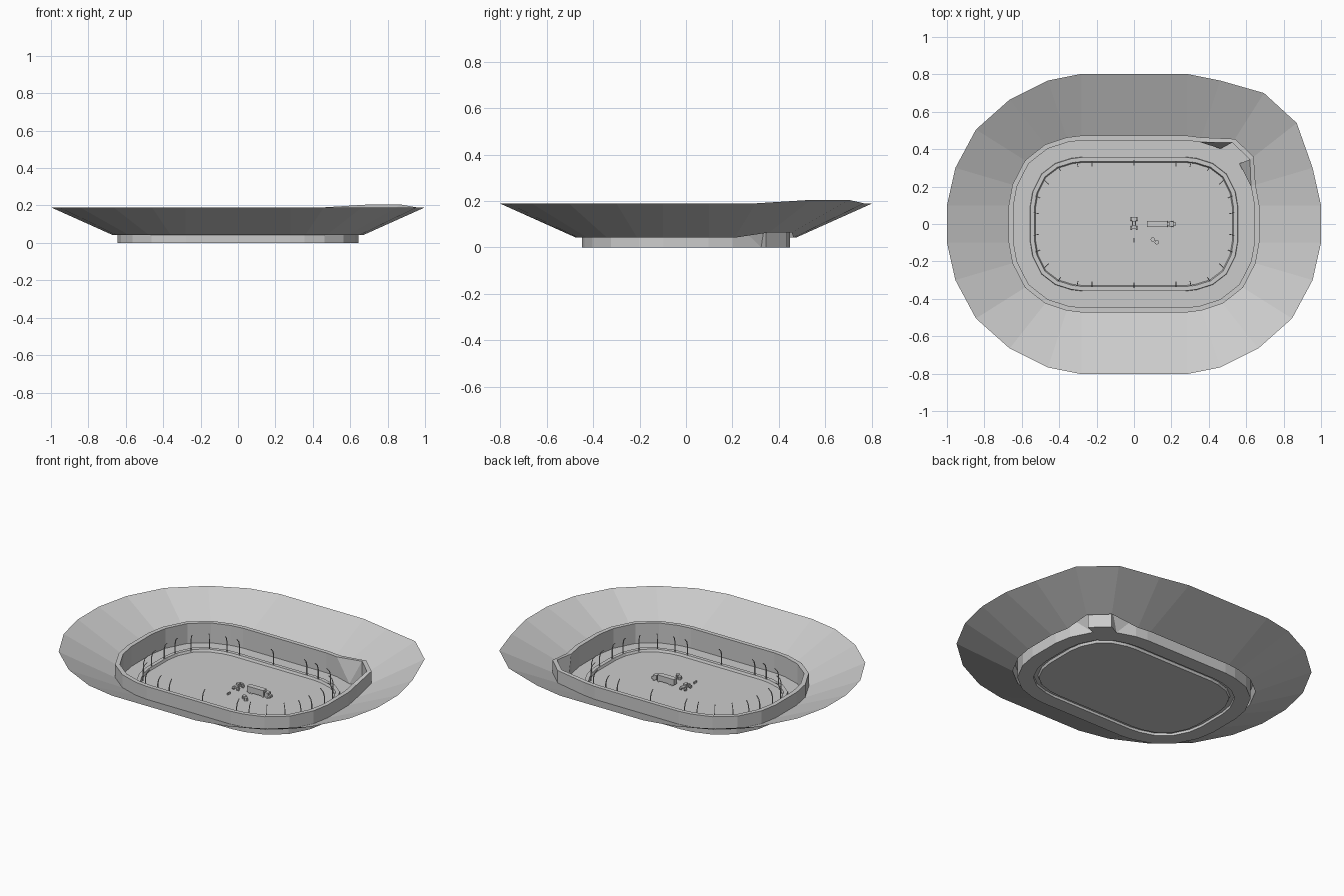
import bpy, bmesh, math
from mathutils import Vector

if "Cube" in bpy.data.objects:
    bpy.data.objects.remove(bpy.data.objects["Cube"])

RIM_Q = [(1, .1), (.955, .30), (.845, .505), (.665, .665), (.46, .767), (.28, .803)]
WALL_Q = [(.67, .1), (.65, .21), (.583, .34), (.475, .425), (.36, .463), (.28, .473)]
POST_Q = [(.535, .06), (.525, .15), (.475, .23), (.405, .305), (.305, .33), (.225, .335)]


def full_ring(q):
    """Mirror one quadrant of points into a closed counter-clockwise loop."""
    r = q[::-1]
    return (q + [(-x, y) for x, y in r] + [(-x, -y) for x, y in q] + [(x, -y) for x, y in r])


def inset(pts, d):
    """Move a loop inwards by d along the mean edge normals."""
    out, n = [], len(pts)
    for i in range(n):
        a, p, b = Vector(pts[i - 1]), Vector(pts[i]), Vector(pts[(i + 1) % n])
        n1, n2 = (p - a).normalized(), (b - p).normalized()
        m = Vector((-n1.y - n2.y, n1.x + n2.x)).normalized()
        out.append(tuple(p + m * d))
    return out


def finish(bm, name):
    bmesh.ops.recalc_face_normals(bm, faces=bm.faces)
    me = bpy.data.meshes.new(name)
    bm.to_mesh(me)
    bm.free()
    ob = bpy.data.objects.new(name, me)
    bpy.context.collection.objects.link(ob)
    return ob


def add_ring(bm, pts, z, moved=None):
    moved = moved or {}
    return [bm.verts.new(moved.get(i, (p[0], p[1], z))) for i, p in enumerate(pts)]


def bridge(bm, a, b, skip=()):
    n = len(a)
    for i in range(n):
        if i not in skip:
            j = (i + 1) % n
            bm.faces.new((a[i], a[j], b[j], b[i]))


wall = full_ring(WALL_Q)
wall_in = inset(wall, .026)

# Seating bowl, boundary wall, entrance notch and floor as one sheet
bm = bmesh.new()
rim = add_ring(bm, full_ring(RIM_Q), .19, {2: (.87, .54, .205), 3: (.695, .70, .205)})
base = add_ring(bm, wall, .042, {2: (.64, .36, .065), 3: (.54, .455, .065)})
cap_out = add_ring(bm, wall, .12, {2: (.64, .36, .14), 3: (.54, .455, .14)})
cap_in = add_ring(bm, wall_in, .12, {2: (.62, .345, .14), 3: (.525, .435, .14)})
foot = add_ring(bm, wall_in, 0)
curb = [add_ring(bm, inset(wall, d), z)
        for d, z in ((.114, 0), (.116, .014), (.138, .014), (.144, 0))]
bridge(bm, rim, base)
bridge(bm, base, cap_out)
bridge(bm, cap_out, cap_in)
bridge(bm, cap_in, foot, skip=(1, 2, 3))
for a, b in zip([foot] + curb, curb):
    bridge(bm, a, b)
bm.faces.new(curb[-1])
n2 = bm.verts.new((.62, .345, 0))
n3 = bm.verts.new((.525, .435, 0))
for f in ((foot[2], n2, n3, foot[3]), (n2, n3, cap_in[3], cap_in[2]),
          (foot[2], n2, cap_in[2]), (foot[3], n3, cap_in[3]),
          (foot[1], foot[2], cap_in[1]), (cap_in[1], foot[2], cap_in[2]),
          (foot[3], foot[4], cap_in[4]), (foot[3], cap_in[4], cap_in[3])):
    bm.faces.new(f)
finish(bm, "arena_bowl")

# Fence posts with tops curving inwards
PROFILE = [(0, .012), (0, .075), (-.007, .1), (-.024, .118)]
bm = bmesh.new()
for x, y in full_ring(POST_Q) + [(0, .34), (0, -.34)]:
    cx = max(-.22, min(.22, x))
    out = Vector((x - cx, y, 0)).normalized()
    side = Vector((-out.y, out.x, 0)) * .002
    rows = []
    for r, z in PROFILE:
        c = Vector((x, y, z)) + out * r
        rows.append([bm.verts.new(c + side * s + out * t * .0025)
                     for s, t in ((-1, -1), (1, -1), (1, 1), (-1, 1))])
    for a, b in zip(rows, rows[1:]):
        bridge(bm, a, b)
    bm.faces.new(rows[-1])
finish(bm, "fence_posts")


def box(name, x0, x1, y0, y1, z0, z1):
    bm = bmesh.new()
    bmesh.ops.create_cube(bm, size=1)
    for v in bm.verts:
        v.co = ((x0, x1)[v.co.x > 0], (y0, y1)[v.co.y > 0], (z0, z1)[v.co.z > 0])
    return finish(bm, name)


def cylinder(name, loc, r, h, rot=(0, 0, 0), sides=8):
    bpy.ops.mesh.primitive_cylinder_add(vertices=sides, radius=r, depth=h, location=loc, rotation=rot)
    bpy.context.object.name = name


# Lorry parked on the infield
box("lorry_trailer", .07, .18, -.016, .016, .007, .042)
box("lorry_cab", .188, .21, -.014, .014, .006, .034)
box("lorry_bonnet", .21, .222, -.012, .012, .006, .02)
box("lorry_chassis", .075, .215, -.008, .008, .004, .009)
for x in (.085, .1, .175, .205):
    for y in (-.013, .013):
        cylinder("lorry_wheel", (x, y, .006), .006, .005, (math.pi / 2, 0, 0))

# Small big-wheeled car at the centre
box("car_body", -.012, .012, -.028, .035, .014, .024)
box("car_roof", -.009, .009, -.008, .015, .024, .034)
for x in (-.015, .015):
    for y in (-.02, .026):
        cylinder("car_wheel", (x, y, .01), .01, .009, (0, math.pi / 2, 0))

# Small props
cylinder("barrel", (.1, -.083, .009), .012, .018)
cylinder("barrel", (.122, -.098, .009), .012, .018)
box("marker_stand", -.003, .003, -.1, -.075, 0, .012)
